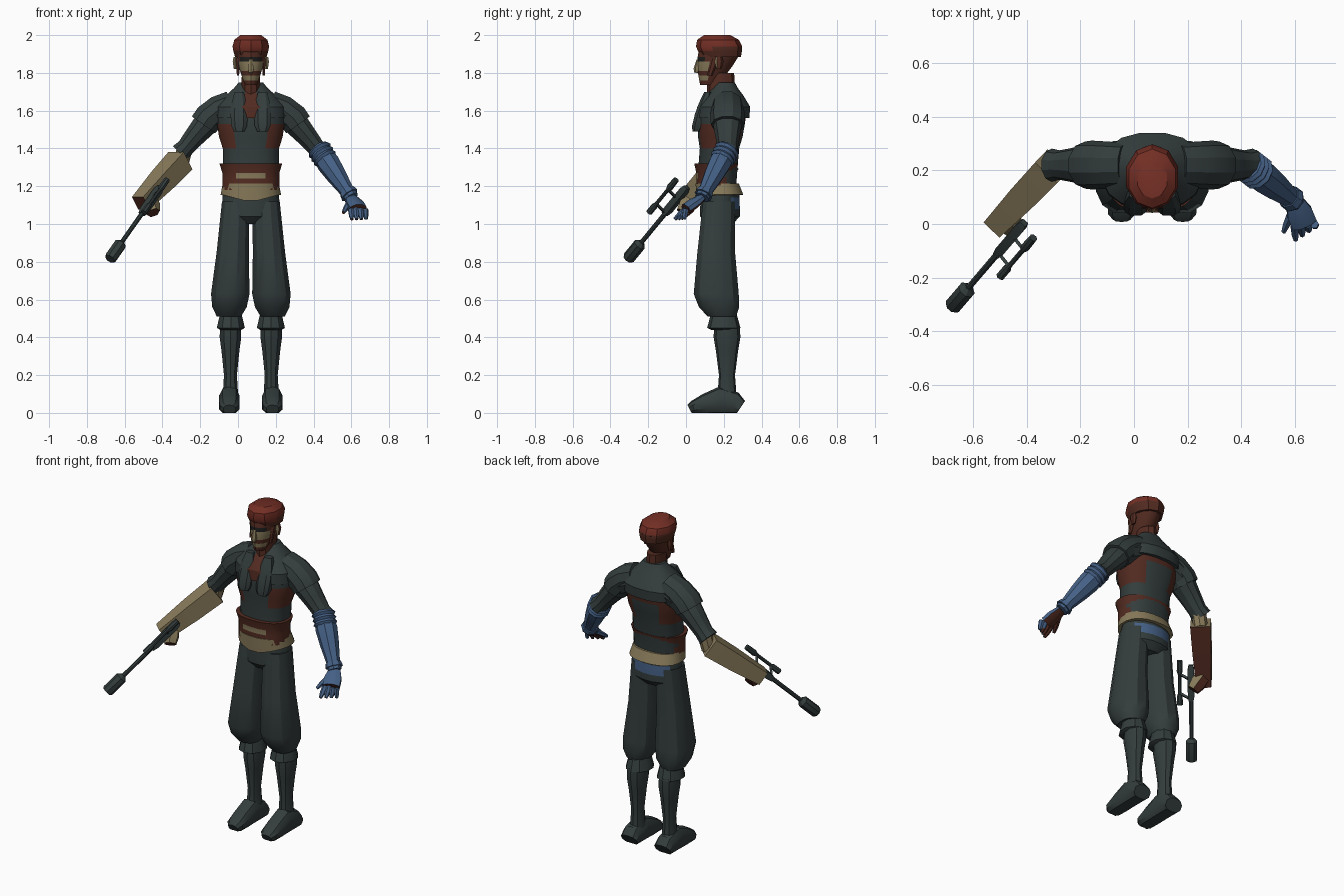
import bpy, bmesh
from math import pi, cos, sin, radians, copysign
from mathutils import Vector

cube = bpy.data.objects.get("Cube")
if cube:
    bpy.data.objects.remove(cube, do_unlink=True)

MIDLINE = .068
SIDES = {"left": 1, "right": -1}
X, Y, Z = Vector((1, 0, 0)), Vector((0, 1, 0)), Vector((0, 0, 1))


def material(name, *rgb):
    mat = bpy.data.materials.new(name)
    mat.use_nodes = True
    mat.diffuse_color = (*rgb, 1)
    mat.node_tree.nodes["Principled BSDF"].inputs["Base Color"].default_value = (*rgb, 1)
    return mat


grey = material("dark slate cloth", .034, .046, .046)
brown = material("red brown leather", .085, .024, .015)
red = material("cap red", .17, .028, .018)
tan = material("tan", .25, .2, .105)
blue = material("steel blue", .06, .12, .24)
black = material("near black", .012, .012, .012)


def loft(name, rings, mats, sides=10, ref=Y, level=False, rule=None, power=1, shape=None):
    """Skin rings of (centre, radius a, radius b) along a path."""
    bm = bmesh.new()
    centres = [ring[0] for ring in rings]
    loops = []
    for i, (centre, ra, rb) in enumerate(rings):
        ahead, behind = centres[min(i + 1, len(rings) - 1)], centres[max(i - 1, 0)]
        tangent = Z if level else (ahead - behind).normalized()
        a = ref.cross(tangent).normalized()
        b = tangent.cross(a)
        loop = []
        for k in range(sides):
            angle = 2 * pi * (k + .5) / sides
            c, s = (copysign(abs(v) ** power, v) for v in (cos(angle), sin(angle)))
            point = centre + a * c * ra + b * s * rb
            loop.append(bm.verts.new(shape(point) if shape else point))
        loops.append(loop)
    for low, high in zip(loops, loops[1:]):
        for k in range(sides):
            bm.faces.new((low[k - 1], low[k], high[k], high[k - 1]))
    bm.faces.new(loops[0])
    bm.faces.new(loops[-1])
    bmesh.ops.recalc_face_normals(bm, faces=bm.faces)
    bm.normal_update()
    for face in bm.faces:
        face.smooth = True
        if rule:
            face.material_index = rule(face.calc_center_median(), face.normal)
    mesh = bpy.data.meshes.new(name)
    bm.to_mesh(mesh)
    bm.free()
    for mat in mats:
        mesh.materials.append(mat)
    mesh.set_sharp_from_angle(angle=radians(32))
    bpy.context.collection.objects.link(bpy.data.objects.new(name, mesh))


def stack(name, rows, mats, y, depth, lean=0, dx=0, splay=0, **options):
    """Level rings of (height, half width, optional shift back); lean and splay move the top."""
    low, high = rows[0][0], rows[-1][0]
    rings = []
    for z, r, *back in rows:
        t = (z - low) / (high - low)
        rings.append((Vector((MIDLINE + dx + splay * t, y + lean * t + sum(back), z)), r, r * depth))
    loft(name, rings, mats, level=True, **options)


def bar(name, start, end, stops, mats, depth=1, ref=Z, **options):
    """Straight tapered bar with stops of (fraction along, radius)."""
    loft(name, [(start.lerp(end, t), r, r * depth) for t, r in stops], mats, ref=ref, **options)


def off_centre(point):
    return abs(point.x - MIDLINE)


# Torso with leather side panels and back harness
def torso_rule(c, n):
    panel = 1.4 < c.z < 1.55 and .1 < off_centre(c) < .175
    return int(panel or (c.z > 1.52 and n.y > .3))


stack("torso", [(1.18, .15), (1.4, .15), (1.46, .17), (1.53, .18), (1.6, .185), (1.7, .09)],
      [grey, brown], y=.16, lean=.04, depth=.7, sides=20, power=.85, rule=torso_rule)

# Shoulder mantle open at the throat, with chest flaps
stack("mantle", [(1.56, .19), (1.62, .19), (1.68, .135), (1.72, .09), (1.75, .065)],
      [grey, brown], y=.195, lean=.015, depth=.75, sides=16, power=.85,
      rule=lambda c, n: int(off_centre(c) < .02 and n.y < 0))
for side, s in SIDES.items():
    stack(f"{side}_chest_flap", [(1.49, .03), (1.52, .044), (1.58, .048), (1.64, .042), (1.7, .025)],
          [grey], y=.055, lean=.06, depth=.75, dx=s * .062, sides=8, power=.7)


# Waist belt with striped front, and flared sash
def belt_rule(c, n):
    stripe = c.z < 1.21 or 1.24 < c.z < 1.27
    return int(off_centre(c) < .095 and (stripe or (n.y > 0 and c.z < 1.25)))


stack("waist_belt", [(1.18 + .03 * i, .152) for i in range(4)] + [(1.32, .168)],
      [brown, tan], y=.16, depth=.7, sides=20, power=.85, rule=belt_rule)


def pointed_hem(point):
    if point.z < 1.2 and point.y < .18:
        point.z -= .04 * max(0, 1 - off_centre(point) / .15)
    return point


stack("sash", [(1.155, .162), (1.215, .15)], [tan], y=.18, lean=-.015, depth=.77,
      sides=20, power=.85, shape=pointed_hem)

# Hips with a blue seat patch
stack("hips", [(1, .1), (1.04, .155), (1.08, .155), (1.14, .153), (1.17, .15)],
      [grey, blue], y=.18, depth=.69, sides=16,
      rule=lambda c, n: int(1.08 < c.z < 1.14 and n.y > .6))


# Legs, cuffs and boots
def flat_sole(point):
    point.z = max(point.z, 0)
    return point


for side, s in SIDES.items():
    stack(f"{side}_trouser_leg", [(.51, .066, .03), (.56, .094, .015), (.63, .105), (.85, .088), (1.12, .075, .015)],
          [grey], y=.16, depth=1.17, dx=s * .116, splay=s * -.036, sides=12, power=.9)
    stack(f"{side}_knee_cuff", [(.44, .06), (.45, .078), (.5, .066), (.53, .058)],
          [grey], y=.2, depth=1.13, dx=s * .106)
    stack(f"{side}_boot_shaft", [(.04, .046), (.12, .041), (.2, .036), (.33, .05), (.4, .06), (.46, .058)],
          [grey], y=.217, depth=1.18, dx=s * .108)
    instep = [(.29, .06), (.26, .1), (.18, .13), (.1, .09), (.04, .055), (.02, .035)]
    loft(f"{side}_foot", [(Vector((MIDLINE + s * .114, y, h / 2)), min(.056, h * .95), h / 2 + .01) for y, h in instep],
         [grey], ref=Z, power=.85, shape=flat_sole)

# Sleeves and layered shoulder pads
sleeve = [(.11, 1.61, .08), (.22, 1.555, .075), (.3, 1.46, .058), (.345, 1.405, .05), (.375, 1.375, .056)]
pad = [(.1, 1.635, .075), (.17, 1.605, .08), (.225, 1.56, .083), (.25, 1.525, .08)]
for side, s in SIDES.items():
    for part, rows in (("sleeve", sleeve), ("shoulder_pad", pad)):
        loft(f"{side}_{part}", [(Vector((MIDLINE + s * dx, .22, z)), r, r * 1.1) for dx, z, r in rows], [grey])


# Neck, head and painted face
def face_rule(c, n):
    if n.y > -.2 or off_centre(c) > .065 or c.y > .13:
        return 0
    band = int((c.z - CHIN) / BAND)
    if band == 5:
        return 2 if off_centre(c) > .015 else 1
    return int(band in (1, 3, 4))


CHIN, BAND = 1.735, .025
stack("neck", [(1.62, .055), (1.8, .05)], [brown], y=.185, depth=1.4)
stack("head", [(CHIN + BAND * i, .032 + .048 * sin(pi * i / 16)) for i in range(9)],
      [brown, tan, black], y=.12, lean=.065, depth=1.4, sides=14, rule=face_rule)
bar("nose", Vector((MIDLINE, .065, 1.87)), Vector((MIDLINE, .055, 1.8)),
    [(0, .009), (.7, .018), (1, .012)], [tan], ref=Y, sides=6)
for side, s in SIDES.items():
    stack(f"{side}_ear", [(1.82, .008), (1.86, .015), (1.885, .01)], [tan, brown], y=.175, depth=1.6,
          dx=s * .083, sides=6, rule=lambda c, n: int(n.y > -.2))
    stack(f"{side}_sideburn", [(1.785, .007), (1.88, .012)], [brown], y=.125, lean=.03, depth=2,
          dx=s * .068, sides=6)

# Cap: leather band under a red crown
stack("cap", [(1.885, .088), (1.915, .097), (1.94, .102), (1.975, .092), (2, .058)],
      [brown, red], y=.185, lean=-.02, depth=1.2,
      rule=lambda c, n: int(c.z > 1.93 or (n.y < 0 and c.z > 1.9)))

# Armoured left forearm with elbow and wrist bands
ELBOW, WRIST, KNUCKLES = Vector((.425, .22, 1.4)), Vector((.6, .085, 1.14)), Vector((.635, 0, 1.08))
bar("left_bracer", ELBOW, WRIST, [(0, .05), (.3, .062), (.55, .054), (.9, .037), (1, .04)], [blue], sides=8)
bar("elbow_bands", ELBOW, WRIST, [(i * .04, .058 + .01 * (i % 2)) for i in range(7)], [blue])
bar("wrist_band", ELBOW, WRIST, [(.87, .044), (.95, .05)], [blue], sides=8)


# Open left hand with leather underneath
def underside(c, n):
    return int(n.z < -.45)


def hand_part(name, start, end, stops, **options):
    bar(f"left_{name}", start, end, stops, [blue, brown], rule=underside, **options)


digit = [(0, .017), (.6, .015), (1, .009)]
hand_part("palm", WRIST, KNUCKLES, [(0, .035), (.5, .052), (1, .052)], depth=.55, sides=8)
for i, name in enumerate(("index", "middle", "ring", "little")):
    base = KNUCKLES + X * .025 * (i - 1.5)
    hand_part(f"{name}_finger", base, base + Vector((.006, .017 * i - .06, -.055)), digit, sides=6)
hand_part("thumb", WRIST.lerp(KNUCKLES, .5) - X * .03, Vector((.558, -.03, 1.06)), digit, sides=6)

# Right forearm, rifle stock and gripping hand
STOCK, GRIP = Vector((-.305, .215, 1.335)), Vector((-.515, -.005, 1.11))
bar("right_elbow", Vector((-.28, .225, 1.41)), STOCK - Z * .03, [(0, .042), (1, .04)], [tan], sides=8)
bar("rifle_stock", STOCK, GRIP, [(0, .08), (.45, .074), (1, .058)], [tan, brown], sides=4, rule=underside)
bar("right_hand", Vector((-.475, .03, 1.13)), Vector((-.448, -.02, 1.06)),
    [(0, .045), (.5, .05), (1, .037)], [tan, brown], sides=6, rule=underside)

# Rifle laid out from muzzle to breech, with the scope above
MUZZLE, BREECH, LIFT = Vector((-.678, -.308, .815)), Vector((-.41, .005, 1.195)), Vector((.04, -.05, .048))


def rifle_part(name, stops, lift=Vector(), sides=8):
    bar(name, MUZZLE + lift, BREECH + lift, stops, [grey], sides=sides)


rifle_part("rifle_barrel", [(.1, .012), (.75, .013)])
rifle_part("rifle_receiver", [(.62, .018), (.68, .026), (.95, .026), (1, .018)], sides=4)
rifle_part("silencer", [(0, .028), (.02, .034), (.2, .034), (.235, .016)])
rifle_part("scope", [(.52, .017), (.61, .017), (.64, .01), (.83, .01), (.87, .018), (.98, .016)], lift=LIFT)
for place, t in (("front", .64), ("rear", .84)):
    foot = MUZZLE.lerp(BREECH, t)
    bar(f"{place}_scope_mount", foot, foot + LIFT, [(0, .009), (1, .009)], [grey], sides=4)
